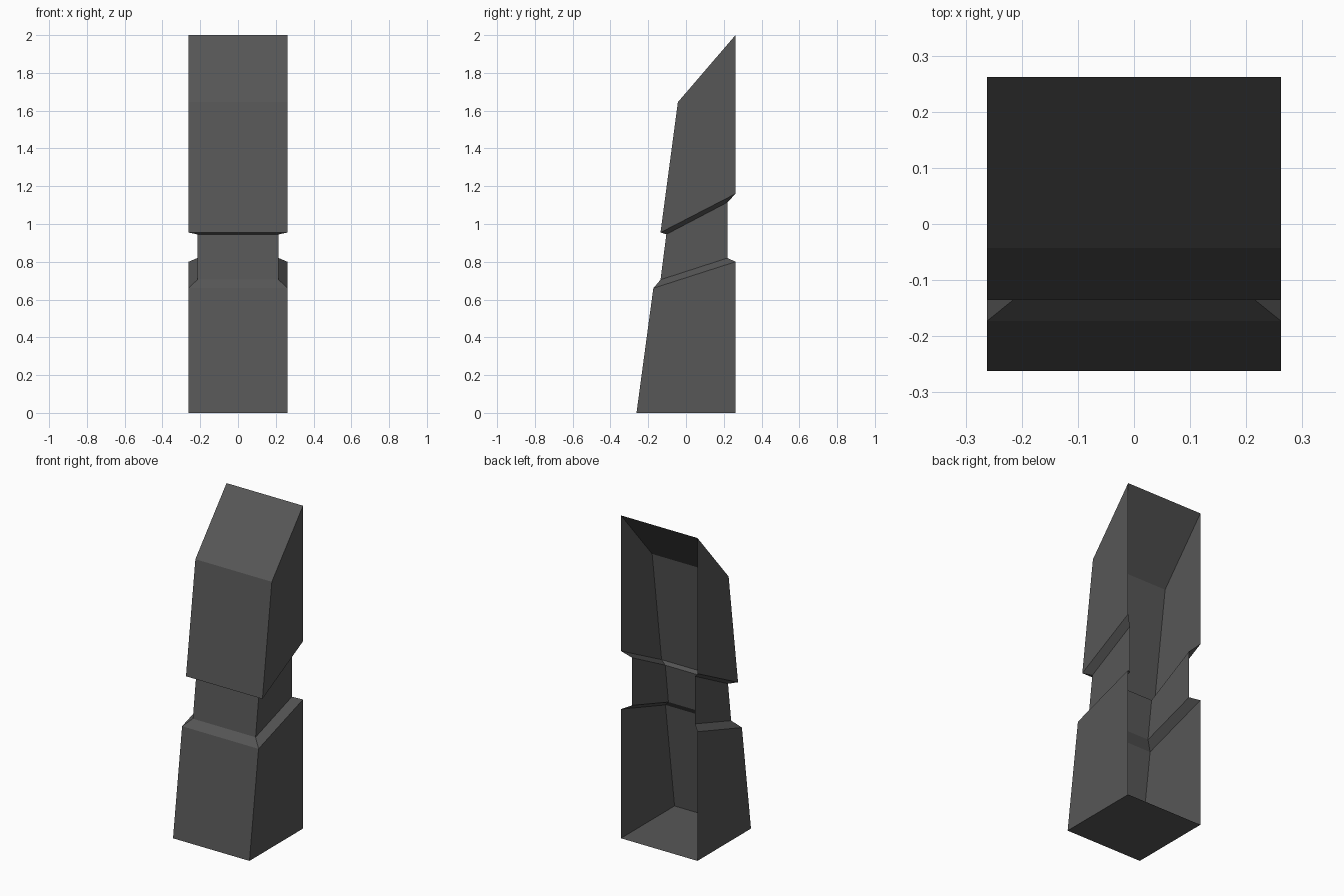
import bpy, bmesh

if "Cube" in bpy.data.objects:
    bpy.data.objects.remove(bpy.data.objects["Cube"])

# One flat dark grey
grey = bpy.data.materials.new("dark grey")
grey.diffuse_color = (0.095, 0.095, 0.095, 1)
grey.use_nodes = True
grey.node_tree.nodes["Principled BSDF"].inputs["Base Color"].default_value = grey.diffuse_color

# U-shaped sections, bottom to top: half width, front y, front z, back y, back z
SECTIONS = [
    (0.262, -0.262, 0.00, 0.262, 0.00),
    (0.262, -0.173, 0.66, 0.262, 0.80),
    (0.215, -0.135, 0.705, 0.22, 0.82),
    (0.215, -0.104, 0.945, 0.22, 1.115),
    (0.262, -0.135, 0.955, 0.262, 1.16),
    (0.262, -0.043, 1.645, 0.262, 2.00),
]

bm = bmesh.new()
rings = [[bm.verts.new(p) for p in ((-w, yb, zb), (-w, yf, zf), (w, yf, zf), (w, yb, zb))]
         for w, yf, zf, yb, zb in SECTIONS]

# Left, front and right walls; the back stays open
for low, high in zip(rings, rings[1:]):
    for i in range(3):
        bm.faces.new((low[i], low[i + 1], high[i + 1], high[i]))

# Floor and slanted top
bm.faces.new(rings[0][::-1])
bm.faces.new(rings[-1])

mesh = bpy.data.meshes.new("pillar_shell")
bm.to_mesh(mesh)
bm.free()
mesh.materials.append(grey)
pillar = bpy.data.objects.new("pillar_shell", mesh)
bpy.context.collection.objects.link(pillar)
